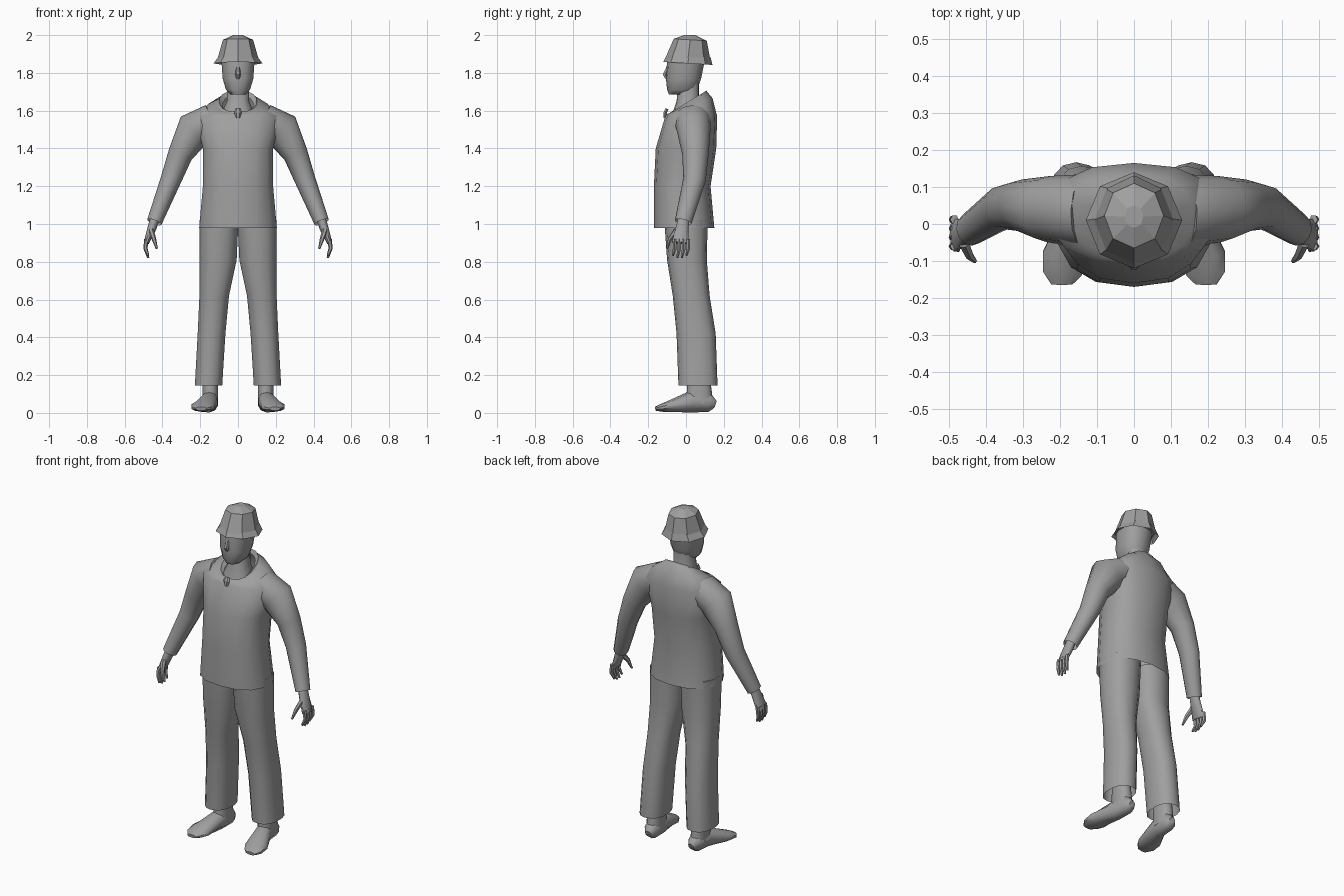
import bpy, bmesh, math
from mathutils import Vector

cube = bpy.data.objects.get("Cube")
if cube:
    bpy.data.objects.remove(cube, do_unlink=True)

shade = (0.35, 0.35, 0.35, 1)
grey = bpy.data.materials.new("plain grey")
grey.use_nodes = True
grey.diffuse_color = shade
grey.node_tree.nodes["Principled BSDF"].inputs["Base Color"].default_value = shade

SIDEWAYS = Vector((1, 0, 0))
DEPTHWISE = Vector((0, 1, 0))


def level_ring(z, width, front, back, centre=0.0, tilt=0.0, sides=14, roundness=0.85):
    """Rounded ring around the vertical; width is measured from its centre, tilt lifts its back."""
    middle, depth = (front + back) / 2, (back - front) / 2
    points = []
    for i in range(sides):
        angle = math.tau * i / sides + math.pi / 2
        cosine, sine = math.cos(angle), math.sin(angle)
        x = math.copysign(abs(cosine) ** roundness, cosine) * width
        y = math.copysign(abs(sine) ** roundness, sine) * depth
        points.append(Vector((centre + x, middle + y, z + tilt * y)))
    return points


def path_rings(centres, thickness, breadth, across=DEPTHWISE, sides=10):
    """Rings square to a path; breadth runs along the across direction."""
    centres = [Vector(centre) for centre in centres]
    rings = []
    for i, centre in enumerate(centres):
        ahead = centres[min(i + 1, len(centres) - 1)]
        behind = centres[max(i - 1, 0)]
        along = (ahead - behind).normalized()
        up = across.cross(along).normalized()
        out = along.cross(up)
        angles = [math.tau * k / sides for k in range(sides)]
        rings.append([centre + up * thickness[i] * math.cos(angle)
                      + out * breadth[i] * math.sin(angle) for angle in angles])
    return rings


def loft(name, rings, start=True, end=True, side=1, smooth=50):
    """Skin over the rings, with optional end caps, mirrored when side is negative."""
    bm = bmesh.new()
    rows = [[bm.verts.new((p.x * side, p.y, max(p.z, 0))) for p in ring] for ring in rings]
    count = len(rows[0])
    for low, high in zip(rows, rows[1:]):
        for k in range(count):
            following = (k + 1) % count
            bm.faces.new((low[k], low[following], high[following], high[k]))
    if start:
        bm.faces.new(rows[0])
    if end:
        bm.faces.new(rows[-1])
    bmesh.ops.recalc_face_normals(bm, faces=bm.faces[:])
    mesh = bpy.data.meshes.new(name)
    bm.to_mesh(mesh)
    bm.free()
    mesh.materials.append(grey)
    obj = bpy.data.objects.new(name, mesh)
    bpy.context.collection.objects.link(obj)
    if smooth:
        bpy.ops.object.select_all(action='DESELECT')
        obj.select_set(True)
        bpy.context.view_layer.objects.active = obj
        bpy.ops.object.shade_smooth_by_angle(angle=math.radians(smooth))


# Shirt body with open hem and a neckline that dips at the front
loft("shirt", [
    level_ring(z=0.98, width=0.21, front=-0.17, back=0.15),
    level_ring(z=1.2, width=0.19, front=-0.17, back=0.13),
    level_ring(z=1.4, width=0.19, front=-0.16, back=0.16),
    level_ring(z=1.57, width=0.23, front=-0.11, back=0.165),
    level_ring(z=1.625, width=0.16, front=-0.1, back=0.14, tilt=0.35),
    level_ring(z=1.645, width=0.1, front=-0.08, back=0.11, tilt=0.6),
], start=False, end=False, smooth=60)

# Collar folded outward over the neckline, and its clasp
loft("collar", [
    level_ring(z=1.62, width=0.12, front=-0.11, back=0.12, tilt=0.5),
    level_ring(z=1.65, width=0.1, front=-0.08, back=0.11, tilt=0.6),
    level_ring(z=1.63, width=0.08, front=-0.07, back=0.1, tilt=0.6),
], start=False, end=False, smooth=30)
loft("collar_clasp", path_rings(
    centres=[(0, -0.1, 1.61), (0, -0.11, 1.59), (0, -0.11, 1.56)],
    thickness=[0.015, 0.02, 0.01], breadth=[0.01] * 3, sides=6), smooth=0)

# Neck and head
loft("neck", [
    level_ring(z=1.56, width=0.1, front=-0.08, back=0.1),
    level_ring(z=1.65, width=0.06, front=-0.05, back=0.07),
    level_ring(z=1.75, width=0.06, front=-0.04, back=0.07),
])
loft("head", [
    level_ring(z=1.685, width=0.04, front=-0.09, back=0.03),
    level_ring(z=1.71, width=0.065, front=-0.1, back=0.06),
    level_ring(z=1.77, width=0.083, front=-0.106, back=0.08),
    level_ring(z=1.87, width=0.09, front=-0.1, back=0.1),
])
loft("nose", path_rings(
    centres=[(0, -0.095, 1.83), (0, -0.11, 1.79), (0, -0.1, 1.77)],
    thickness=[0.01, 0.015, 0.01], breadth=[0.01, 0.015, 0.01], sides=6))

# Faceted hat: flared brim, then crown
hat = dict(tilt=-0.06, sides=8, roundness=1)
loft("hat_brim", [
    level_ring(z=1.85, width=0.13, front=-0.12, back=0.14, **hat),
    level_ring(z=1.89, width=0.1, front=-0.1, back=0.13, **hat),
], start=False, end=False, smooth=0)
loft("hat_crown", [
    level_ring(z=1.87, width=0.11, front=-0.11, back=0.13, **hat),
    level_ring(z=1.975, width=0.08, front=-0.065, back=0.11, **hat),
    level_ring(z=2, width=0.025, front=-0.01, back=0.05, sides=8),
], smooth=0)

for label, side in (("left_", 1), ("right_", -1)):
    # Sleeve from inside the shoulder to the open cuff
    loft(label + "sleeve", path_rings(
        centres=[(0.13, 0.035, 1.555), (0.23, 0.04, 1.5), (0.305, 0.05, 1.37),
                 (0.355, 0.045, 1.235), (0.443, -0.015, 1.01)],
        thickness=[0.085, 0.1, 0.066, 0.055, 0.04],
        breadth=[0.1, 0.09, 0.07, 0.06, 0.045], sides=12), end=False, side=side)

    # Hand: palm, four fingers and thumb
    loft(label + "palm", path_rings(
        centres=[(0.435, -0.01, 1.04), (0.455, -0.02, 0.98), (0.485, -0.03, 0.9)],
        thickness=[0.025, 0.024, 0.014], breadth=[0.03, 0.035, 0.047]), side=side)
    for finger in range(4):
        y = -0.06 + 0.024 * finger
        tip = 0.815 + 0.012 * abs(finger - 1.5)
        loft(f"{label}finger_{finger + 1}", path_rings(
            centres=[(0.485, y, 0.92), (0.49, y, 0.87), (0.475, y - 0.01, tip)],
            thickness=[0.012, 0.011, 0.006], breadth=[0.012, 0.011, 0.006],
            sides=6), side=side)
    loft(label + "thumb", path_rings(
        centres=[(0.46, -0.05, 0.965), (0.445, -0.085, 0.92), (0.43, -0.1, 0.87)],
        thickness=[0.015, 0.012, 0.006], breadth=[0.018, 0.012, 0.006],
        sides=6), side=side)

    # Trouser leg, flared at the back towards the open hem
    loft(label + "trouser_leg", [
        level_ring(z=1.02, width=0.105, front=-0.115, back=0.115, centre=0.1),
        level_ring(z=0.81, width=0.1, front=-0.1, back=0.11, centre=0.105),
        level_ring(z=0.62, width=0.08, front=-0.07, back=0.125, centre=0.126),
        level_ring(z=0.42, width=0.075, front=-0.05, back=0.157, centre=0.14),
        level_ring(z=0.145, width=0.074, front=-0.04, back=0.167, centre=0.156),
    ], end=False, side=side)

    # Foot: ankle and a shoe running from the heel to a turned-out toe
    loft(label + "ankle", [
        level_ring(z=0.05, width=0.042, front=0, back=0.145, centre=0.147),
        level_ring(z=0.2, width=0.042, front=0.01, back=0.125, centre=0.147),
    ], side=side)
    loft(label + "shoe", path_rings(
        centres=[(0.142, 0.155, 0.045), (0.145, 0.125, 0.055), (0.15, 0.03, 0.06),
                 (0.185, -0.09, 0.034), (0.195, -0.135, 0.026), (0.195, -0.163, 0.022)],
        thickness=[0.02, 0.05, 0.058, 0.03, 0.02, 0.01],
        breadth=[0.02, 0.042, 0.044, 0.066, 0.054, 0.03],
        across=SIDEWAYS), side=side)
